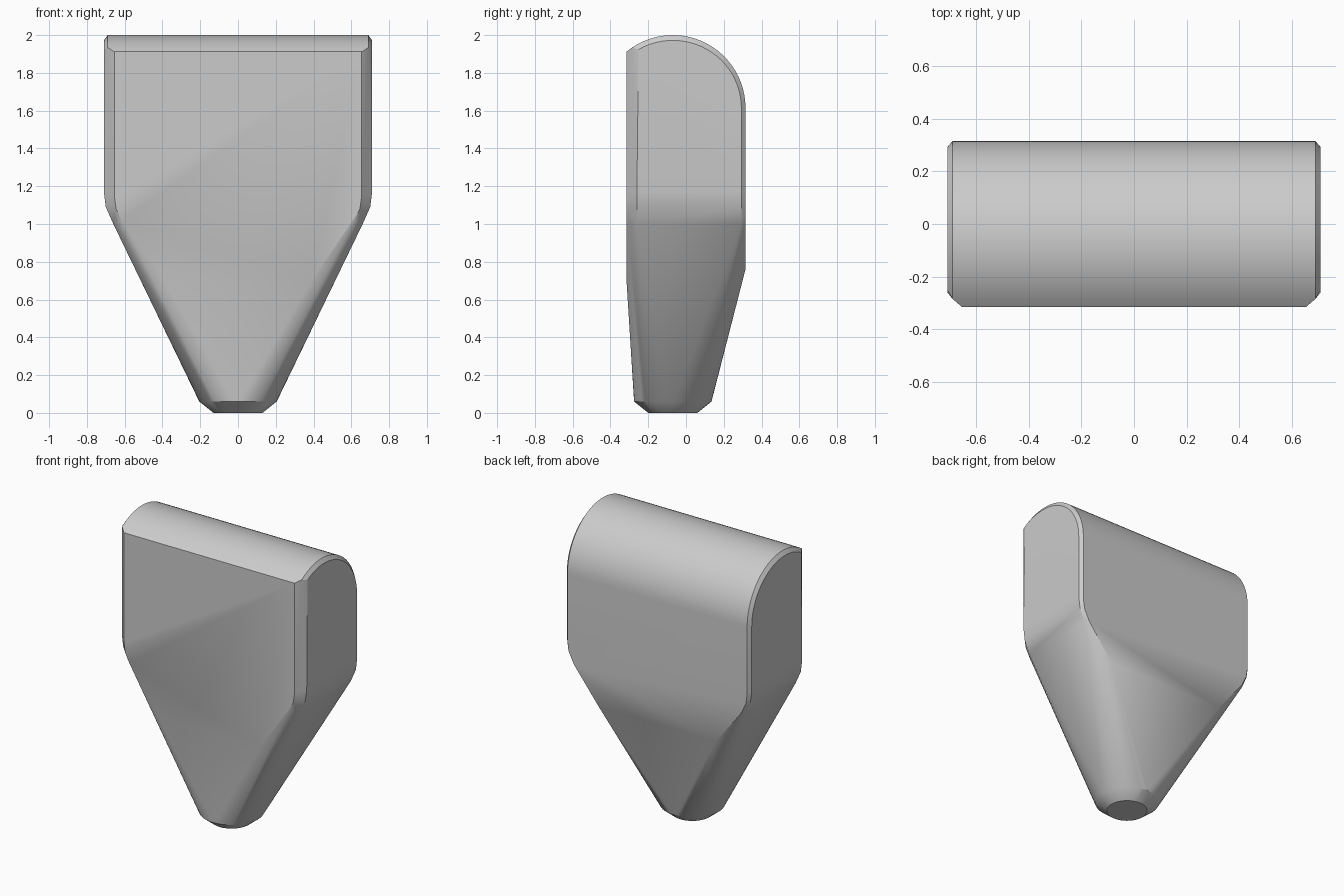
import bpy, bmesh
from math import sin, cos, radians, tau

cube = bpy.data.objects.get("Cube")
if cube:
    bpy.data.objects.remove(cube)

grey = bpy.data.materials.new("plain grey")
grey.use_nodes = True
grey.diffuse_color = (0.6, 0.6, 0.6, 1)
grey.node_tree.nodes["Principled BSDF"].inputs["Base Color"].default_value = (0.6, 0.6, 0.6, 1)

FRONT, BACK = -0.315, 0.315
AXIS_Y, AXIS_Z, RADIUS = -0.07, 1.615, 0.385   # rounded top
points = []


def pair(x, y, z):
    points.extend([(x, y, z), (-x, y, z)])


# Rounded top: outer arc and the smaller arc of the chamfered end cap
for i in range(25):
    a = radians(124 * i / 24)
    pair(0.69, AXIS_Y + RADIUS * cos(a), AXIS_Z + RADIUS * sin(a))
    a = radians(120 * i / 24)
    pair(0.71, AXIS_Y + (RADIUS - 0.022) * cos(a), AXIS_Z + (RADIUS - 0.028) * sin(a))
pair(0.655, FRONT, 1.912)

# Shoulders: end cap, front face and back face turning into the taper
for x, z in ((0.71, 1.17), (0.70, 1.09), (0.66, 1.0)):
    pair(x, -0.26, z)
    pair(x, 0.293, z)
for x, z in ((0.655, 1.15), (0.645, 1.08), (0.615, 1.02), (0.39, 0.70)):
    pair(x, FRONT, z)
for x, z in ((0.69, 1.15), (0.68, 1.08), (0.64, 1.0), (0.45, 0.76)):
    pair(x, BACK, z)

# Round chamfered foot
for radius, z in ((0.205, 0.06), (0.13, 0.0)):
    for i in range(48):
        a = tau * i / 48
        points.append((radius * cos(a), AXIS_Y + radius * sin(a), z))

# Skin everything into one convex body
bm = bmesh.new()
for p in points:
    bm.verts.new(p)
result = bmesh.ops.convex_hull(bm, input=bm.verts[:])
loose = [v for v in bm.verts if not v.link_faces]
bmesh.ops.delete(bm, geom=loose, context='VERTS')
bmesh.ops.dissolve_limit(bm, angle_limit=radians(0.5), verts=bm.verts[:], edges=bm.edges[:])
bmesh.ops.recalc_face_normals(bm, faces=bm.faces[:])
mesh = bpy.data.meshes.new("tapered_body")
bm.to_mesh(mesh)
bm.free()
mesh.materials.append(grey)

body = bpy.data.objects.new("tapered_body", mesh)
bpy.context.scene.collection.objects.link(body)
bpy.context.view_layer.objects.active = body
body.select_set(True)
bpy.ops.object.shade_smooth_by_angle(angle=radians(28))
